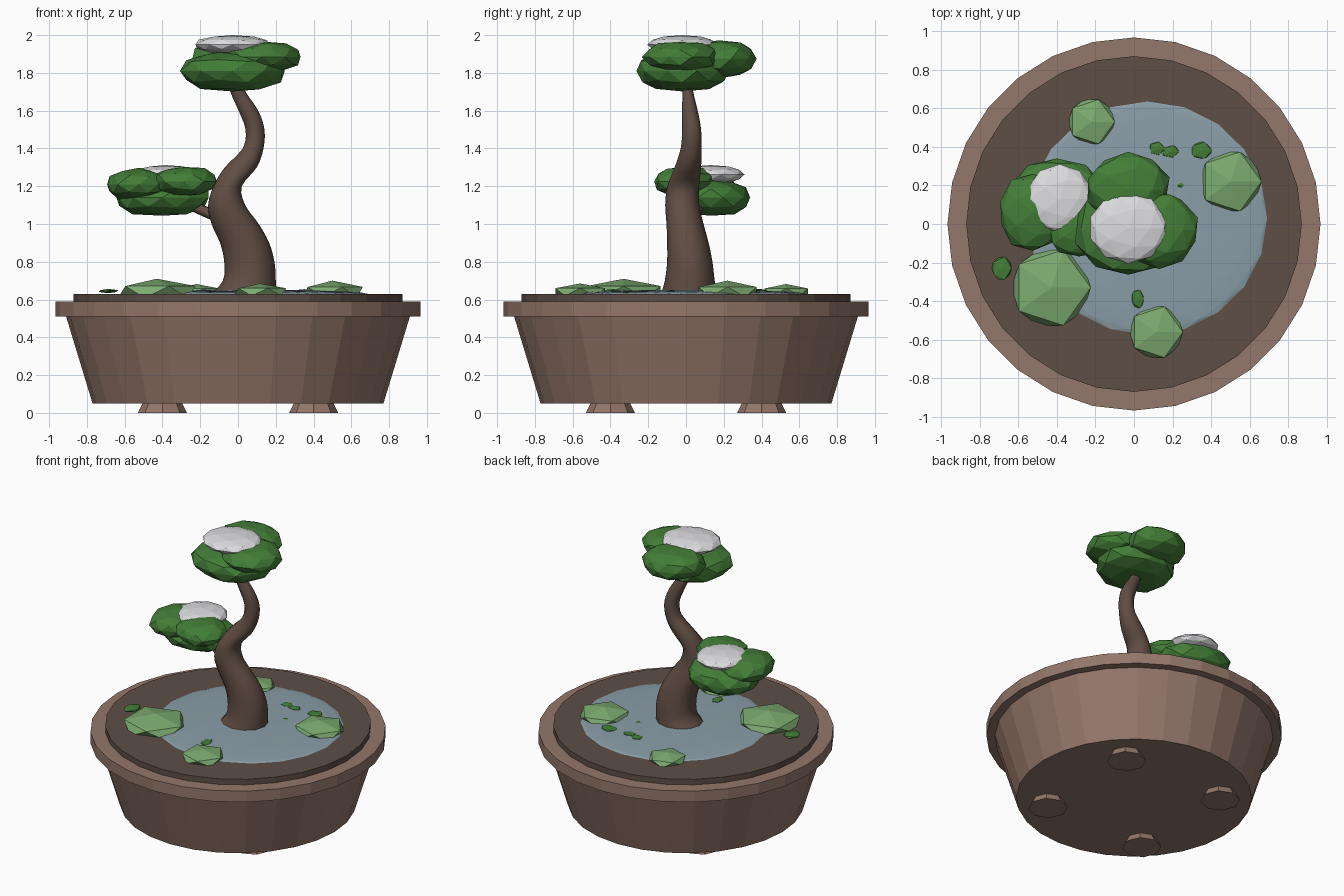
import bpy, bmesh, math, random
from mathutils import Vector

if "Cube" in bpy.data.objects:
    bpy.data.objects.remove(bpy.data.objects["Cube"])

random.seed(4)


def material(name, rgb):
    m = bpy.data.materials.new(name)
    lin = [((c / 255 + 0.055) / 1.055) ** 2.4 for c in rgb]
    m.diffuse_color = (*lin, 1)
    m.use_nodes = True
    m.node_tree.nodes["Principled BSDF"].inputs["Base Color"].default_value = m.diffuse_color
    return m


CLAY = material("clay", (148, 119, 106))
SOIL = material("soil", (94, 78, 70))
BARK = material("bark", (96, 77, 67))
LEAF = material("leaf_green", (67, 126, 55))
MOSS = material("moss_green", (124, 171, 112))
SNOW = material("snow", (220, 220, 223))
WATER = material("water", (138, 158, 168))


def finish(name, bm, mat):
    bmesh.ops.recalc_face_normals(bm, faces=bm.faces)
    me = bpy.data.meshes.new(name)
    bm.to_mesh(me)
    bm.free()
    me.materials.append(mat)
    ob = bpy.data.objects.new(name, me)
    bpy.context.collection.objects.link(ob)
    return ob


def drum(name, mat, sides, x, y, z0, z1, r0, r1):
    """Tapered cylinder from z0 to z1."""
    bm = bmesh.new()
    bmesh.ops.create_cone(bm, cap_ends=True, segments=sides, radius1=r0, radius2=r1, depth=z1 - z0)
    bmesh.ops.translate(bm, verts=bm.verts, vec=(x, y, (z0 + z1) / 2))
    return finish(name, bm, mat)


def blob(name, mat, centre, radii, level=2, jitter=0.0, bulge=0.0):
    """Faceted ellipsoid, optionally bulged at the shoulders and roughened."""
    bm = bmesh.new()
    bmesh.ops.create_icosphere(bm, subdivisions=level, radius=1)
    for v in bm.verts:
        h = math.hypot(v.co.x, v.co.y)
        k = h ** -bulge if h > 0.05 else 1
        j = 1 + random.uniform(-jitter, jitter)
        p = Vector((v.co.x * k, v.co.y * k, v.co.z)) * j
        v.co = Vector(centre) + Vector(a * b for a, b in zip(p, radii))
    return finish(name, bm, mat)


def loft(name, mat, rows, sides=12, steps=3):
    """Tube of level rings; rows are (z, x, y, rx, ry), smoothly interpolated."""
    pts = [rows[0]] + rows + [rows[-1]]
    path = []
    for i in range(1, len(pts) - 2):
        for s in range(steps):
            t = s / steps
            path.append([0.5 * (2 * b + (c - a) * t + (2 * a - 5 * b + 4 * c - d) * t * t
                                + (3 * b - a - 3 * c + d) * t ** 3)
                         for a, b, c, d in zip(*pts[i - 1:i + 3])])
    path.append(rows[-1])
    bm = bmesh.new()
    rings = []
    for z, x, y, rx, ry in path:
        rings.append([bm.verts.new((x + rx * math.cos(a), y + ry * math.sin(a), z))
                      for a in (math.tau * k / sides for k in range(sides))])
    for lo, hi in zip(rings, rings[1:]):
        for k in range(sides):
            n = (k + 1) % sides
            bm.faces.new((lo[k], lo[n], hi[n], hi[k])).smooth = True
    bm.faces.new(rings[0])
    bm.faces.new(rings[-1])
    return finish(name, bm, mat)


# Pot, rim, soil and feet
drum("pot_body", CLAY, 28, 0, 0, 0.05, 0.51, 0.77, 0.91)
drum("pot_rim", CLAY, 28, 0, 0, 0.51, 0.59, 0.967, 0.967)
drum("soil_bed", SOIL, 28, 0, 0, 0.55, 0.63, 0.87, 0.87)
for sx in (-1, 1):
    for sy in (-1, 1):
        drum("pot_foot", CLAY, 8, 0.4 * sx, 0.4 * sy, 0, 0.06, 0.13, 0.1)

# Pond
blob("pond", WATER, (0.07, 0.03, 0.63), (0.62, 0.605, 0.022), level=3)

# Moss mounds
for x, y, r, h in ((-0.43, -0.33, 0.23, 0.07), (0.115, -0.56, 0.155, 0.045),
                   (0.50, 0.22, 0.18, 0.06), (-0.22, 0.53, 0.135, 0.042)):
    blob("moss_mound", MOSS, (x, y, 0.64), (r, r, h), level=1)

# Fallen leaves
for x, y, rx, ry in ((0.12, 0.39, 0.045, 0.04), (0.19, 0.375, 0.05, 0.035), (0.35, 0.38, 0.06, 0.05),
                     (0.24, 0.2, 0.022, 0.015), (0.02, -0.385, 0.037, 0.055), (-0.685, -0.23, 0.06, 0.065)):
    blob("fallen_leaf", LEAF, (x, y, 0.645), (rx, ry, 0.011), level=1, jitter=0.1)

# Trunk and side branch
loft("trunk", BARK, [
    (0.62, 0.025, 0.015, 0.175, 0.15), (0.70, 0.06, 0.02, 0.14, 0.132), (0.80, 0.06, 0.02, 0.133, 0.12),
    (0.90, 0.035, 0.01, 0.13, 0.11), (1.0, -0.015, -0.005, 0.125, 0.098), (1.1, -0.06, -0.02, 0.098, 0.09),
    (1.2, -0.055, -0.015, 0.075, 0.084), (1.3, 0.015, 0.01, 0.085, 0.07), (1.4, 0.08, 0.027, 0.055, 0.055),
    (1.5, 0.09, 0.03, 0.05, 0.05), (1.6, 0.055, 0.02, 0.052, 0.042), (1.7, 0.0, 0.01, 0.04, 0.028),
    (1.78, -0.02, 0.0, 0.03, 0.024)])
curve = bpy.data.curves.new("side_branch", "CURVE")
curve.dimensions = "3D"
curve.bevel_depth = 0.03
curve.bevel_resolution = 1
curve.use_fill_caps = True
curve.materials.append(BARK)
spline = curve.splines.new("POLY")
spline.points.add(3)
for p, co in zip(spline.points, ((-0.06, -0.01, 1.02), (-0.15, 0.03, 1.055),
                                 (-0.25, 0.08, 1.10), (-0.38, 0.12, 1.15))):
    p.co = (*co, 1)
bpy.context.collection.objects.link(bpy.data.objects.new("side_branch", curve))

# Foliage clumps with snow caps
for name, centre, radii in (
        ("top_foliage_main", (-0.03, -0.02, 1.81), (0.28, 0.245, 0.11)),
        ("top_foliage_right", (0.13, -0.03, 1.885), (0.205, 0.2, 0.082)),
        ("top_foliage_back", (-0.03, 0.18, 1.875), (0.215, 0.19, 0.1)),
        ("side_foliage_main", (-0.40, 0.13, 1.14), (0.255, 0.215, 0.1)),
        ("side_foliage_left", (-0.525, 0.06, 1.21), (0.18, 0.2, 0.085)),
        ("side_foliage_right", (-0.285, -0.01, 1.225), (0.175, 0.165, 0.08))):
    blob(name, LEAF, centre, radii, jitter=0.05, bulge=0.2)
blob("top_snow", SNOW, (-0.03, -0.02, 1.95), (0.205, 0.185, 0.05), bulge=0.1)
blob("side_snow", SNOW, (-0.385, 0.13, 1.262), (0.175, 0.18, 0.05), bulge=0.1)
